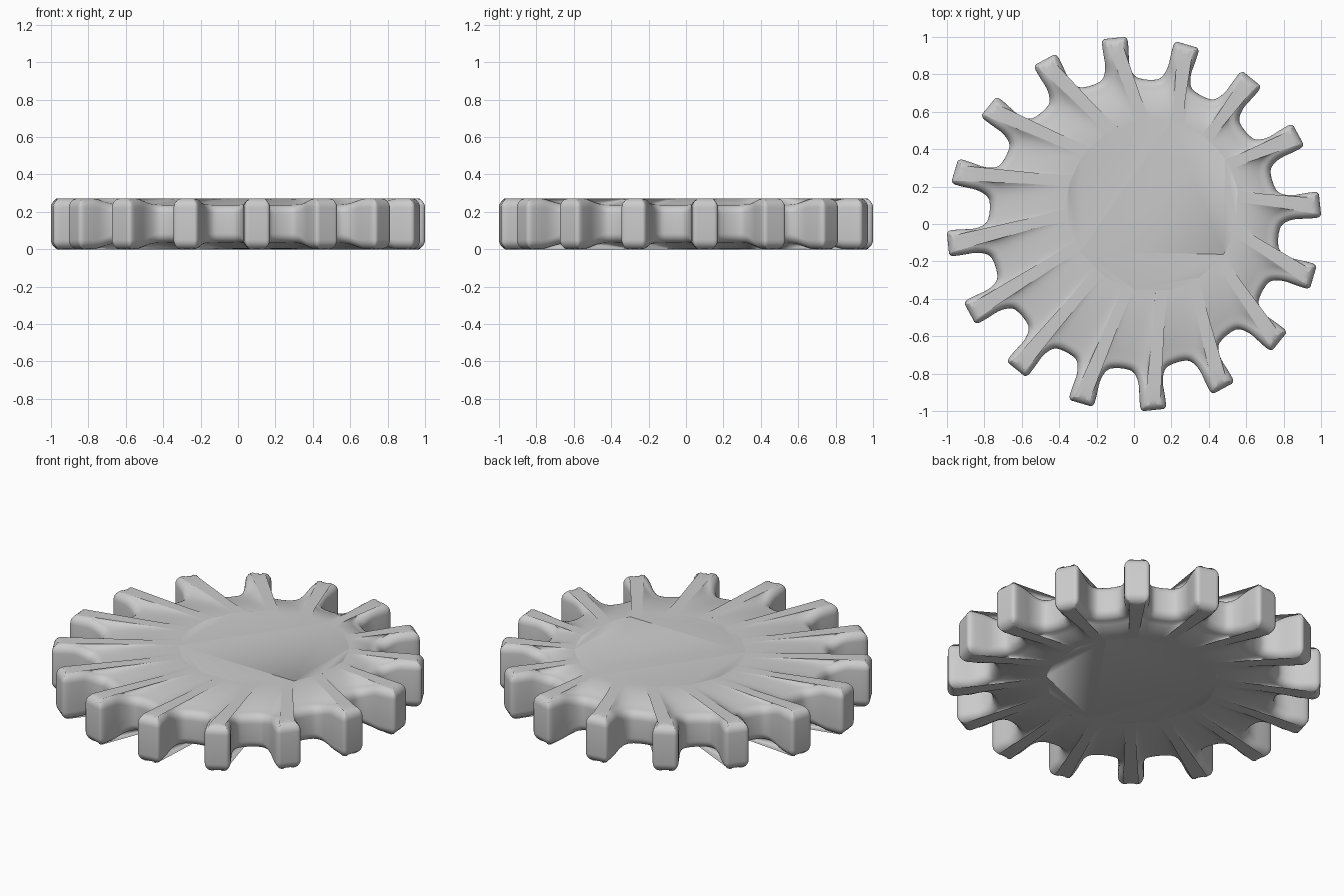
import bpy, bmesh, math
from mathutils import Vector

if "Cube" in bpy.data.objects:
    bpy.data.objects.remove(bpy.data.objects["Cube"])

TEETH, HEIGHT = 16, 0.272
PHASE = math.radians(6)
STEP = 2 * math.pi / TEETH
HUB = Vector((0.1, 0.1))      # centre of the flat middle, slightly off axis
HUB_R = 0.46
ROUND = 0.05                  # edge rounding

# Half of one tooth: (distance outward, sideways)
half = [(1.0, 0.025), (1.0, 0.07), (0.93, 0.069), (0.85, 0.062),
        (0.785, 0.082), (0.765, 0.125)]
tooth = [(r, -s) for r, s in reversed(half)] + half


def smooth_loop(pts, rounds):
    """Corner cutting on a closed loop."""
    for _ in range(rounds):
        out = []
        for i, p in enumerate(pts):
            q = pts[(i + 1) % len(pts)]
            out += [p.lerp(q, 0.25), p.lerp(q, 0.75)]
        pts = out
    return pts


# Gear outline
outline = []
for k in range(TEETH):
    a = PHASE + k * STEP
    for r, s in tooth:
        outline.append(Vector((r * math.cos(a) - s * math.sin(a),
                               r * math.sin(a) + s * math.cos(a))))
outline = smooth_loop(outline, 2)
n = len(outline)

# Inward directions, and how much each point belongs to a valley
inward, valley = [], []
for i, p in enumerate(outline):
    d = (outline[(i + 1) % n] - outline[i - 1]).normalized()
    inward.append(Vector((-d.y, d.x)))
    w = min(1, max(0, (0.90 - p.length) / 0.13))
    valley.append(w * w * (3 - 2 * w))


def half_rings():
    """Rings from the middle of the wall up to the flat top, as height above the middle."""
    top = HEIGHT / 2
    rings = []
    for j in range(7):                       # rounded rim
        a = math.radians(90 * j / 6)
        ring = []
        for p, m, w in zip(outline, inward, valley):
            rim = top - 0.035 * w
            q = p + m * ROUND * (1 - math.cos(a))
            ring.append((q.x, q.y, rim - ROUND * (1 - math.sin(a))))
        rings.append(ring)
    for j in range(1, 9):                    # ridges fading into the flat middle
        t = j / 8
        ring = []
        for p, m, w in zip(outline, inward, valley):
            q = p + m * ROUND
            ang = math.atan2(p.y, p.x)
            hub = HUB + HUB_R * Vector((math.cos(ang), math.sin(ang)))
            q = q.lerp(hub, t)
            ring.append((q.x, q.y, top - 0.035 * w * (1 - t) ** 2))
        rings.append(ring)
    return rings


# Gear body, top half and mirrored bottom half
bm = bmesh.new()
up = half_rings()
levels = [[(x, y, HEIGHT / 2 - z) for x, y, z in r] for r in reversed(up)]
levels += [[(x, y, HEIGHT / 2 + z) for x, y, z in r] for r in up]
rows = [[bm.verts.new(c) for c in ring] for ring in levels]
for lo, hi in zip(rows, rows[1:]):
    for i in range(n):
        j = (i + 1) % n
        bm.faces.new((lo[i], lo[j], hi[j], hi[i]))
bm.faces.new(rows[-1])
bm.faces.new(list(reversed(rows[0])))
bmesh.ops.recalc_face_normals(bm, faces=bm.faces[:])
mesh = bpy.data.meshes.new("gear_wheel")
bm.to_mesh(mesh)
bm.free()

gear = bpy.data.objects.new("gear_wheel", mesh)
bpy.context.collection.objects.link(gear)
grey = bpy.data.materials.new("plain grey")
grey.diffuse_color = (0.6, 0.6, 0.6, 1)
grey.use_nodes = True
grey.node_tree.nodes["Principled BSDF"].inputs["Base Color"].default_value = grey.diffuse_color
mesh.materials.append(grey)
bpy.context.view_layer.objects.active = gear
gear.select_set(True)
bpy.ops.object.shade_smooth_by_angle(angle=math.radians(50))
